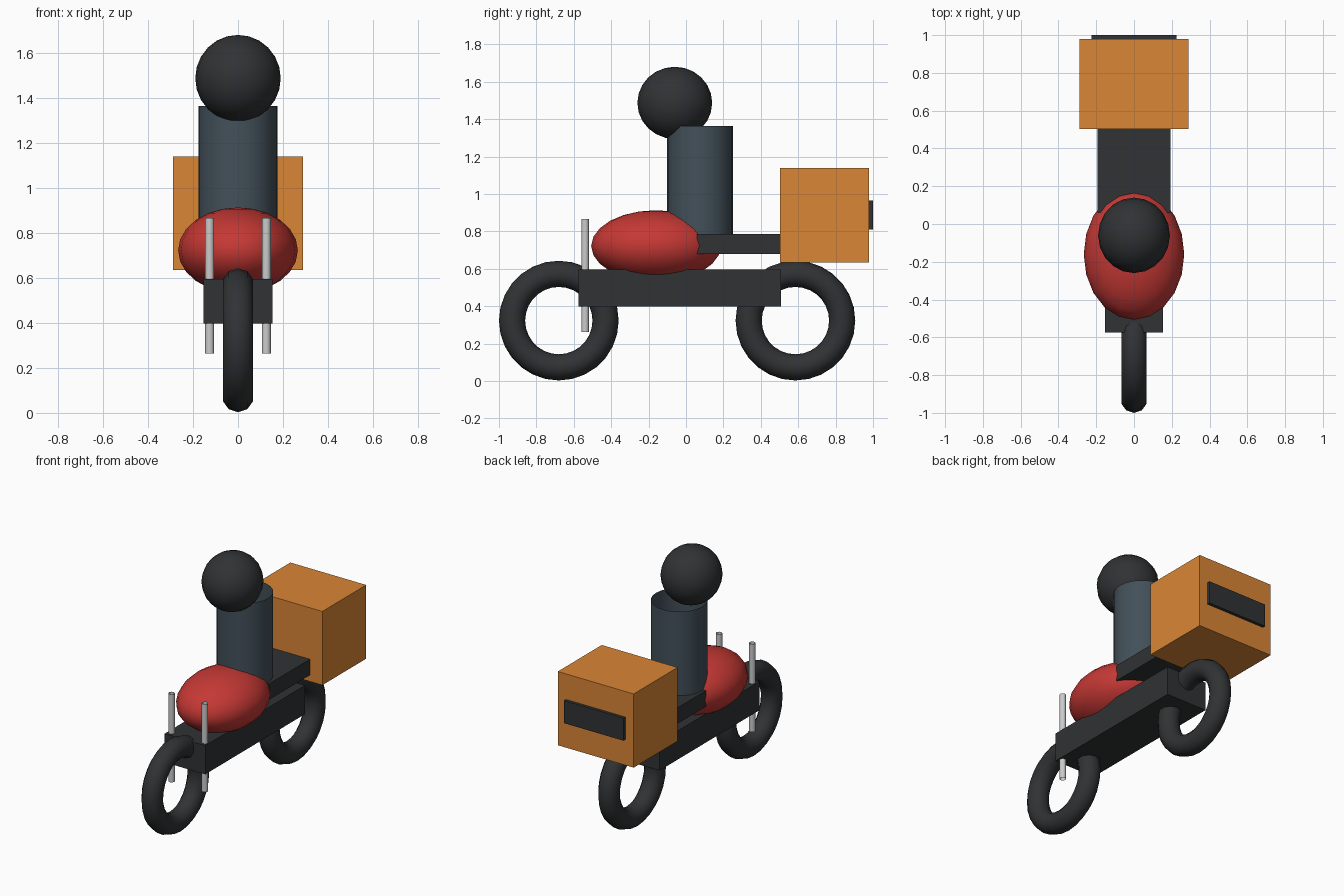
import bpy
import math

if "Cube" in bpy.data.objects:
    bpy.data.objects.remove(bpy.data.objects["Cube"])


def material(name, rgb):
    m = bpy.data.materials.new(name)
    m.diffuse_color = (*rgb, 1)
    m.use_nodes = True
    m.node_tree.nodes["Principled BSDF"].inputs["Base Color"].default_value = m.diffuse_color
    return m


DARK = material("dark_rubber", (0.03, 0.032, 0.034))
RED = material("red_paint", (0.56, 0.04, 0.035))
SLATE = material("slate_cloth", (0.055, 0.08, 0.1))
ORANGE = material("orange_panel", (0.7, 0.24, 0.035))


def finish(name, mat=None, smooth=False):
    ob = bpy.context.object
    ob.name = name
    if mat:
        ob.data.materials.append(mat)
    if smooth:
        bpy.ops.object.shade_smooth_by_angle(angle=math.radians(40))
    return ob


def box(name, x, y0, y1, z0, z1, mat):
    bpy.ops.mesh.primitive_cube_add(size=1, location=(0, (y0 + y1) / 2, (z0 + z1) / 2))
    bpy.context.object.scale = (2 * x, y1 - y0, z1 - z0)
    bpy.ops.object.transform_apply(location=False, rotation=False)
    return finish(name, mat)


def ellipsoid(name, loc, radii, mat):
    bpy.ops.mesh.primitive_uv_sphere_add(segments=20, ring_count=12, radius=1, location=loc)
    bpy.context.object.scale = radii
    bpy.ops.object.transform_apply(location=False, rotation=False)
    return finish(name, mat, True)


def tube(name, x, y, r, z0, z1, sides, mat=None):
    # open-ended tube
    bpy.ops.mesh.primitive_cylinder_add(vertices=sides, radius=r, depth=z1 - z0,
                                        end_fill_type='NOTHING',
                                        location=(x, y, (z0 + z1) / 2))
    return finish(name, mat, True)


# wheels
for name, y in (("front_wheel", -0.68), ("rear_wheel", 0.585)):
    bpy.ops.mesh.primitive_torus_add(major_radius=0.25, minor_radius=0.07,
                                     major_segments=28, minor_segments=10,
                                     location=(0, y, 0.323),
                                     rotation=(0, math.pi / 2, 0))
    finish(name, DARK, True)

# chassis, seat, tank
box("frame", 0.154, -0.575, 0.508, 0.398, 0.595, DARK)
box("seat", 0.194, 0.06, 0.58, 0.678, 0.787, DARK)
ellipsoid("fuel_tank", (0, -0.16, 0.722), (0.266, 0.347, 0.191), RED)

# fork legs
for side, x in (("left", -0.126), ("right", 0.126)):
    tube(side + "_fork", x, -0.539, 0.02, 0.263, 0.867, 12)

# rider
tube("rider_torso", 0, 0.075, 0.176, 0.75, 1.364, 24, SLATE)
ellipsoid("helmet", (0, -0.06, 1.487), (0.19, 0.2, 0.193), DARK)

# delivery box with rear panel
box("cargo_box", 0.288, 0.503, 0.979, 0.634, 1.14, ORANGE)
box("rear_panel", 0.225, 0.97, 1.0, 0.81, 0.965, DARK)
